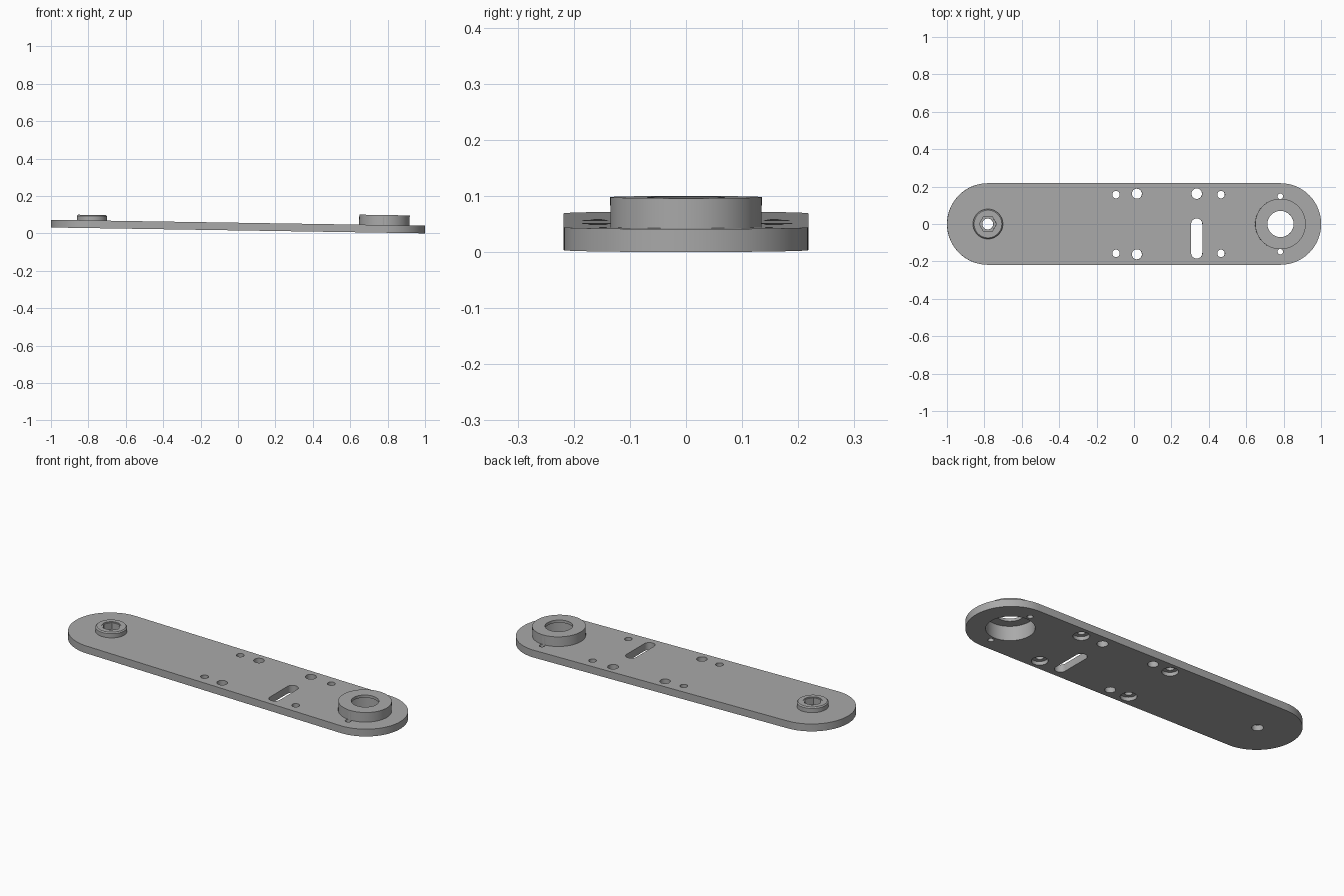
import bpy
import bmesh
from math import pi, sin, cos, radians

if "Cube" in bpy.data.objects:
    bpy.data.objects.remove(bpy.data.objects["Cube"])

grey = bpy.data.materials.new("plain grey")
grey.use_nodes = True
grey.diffuse_color = (0.4, 0.4, 0.4, 1)
grey.node_tree.nodes["Principled BSDF"].inputs["Base Color"].default_value = (0.4, 0.4, 0.4, 1)

TILT = 0.0157      # slight slope of the whole arm
THICK = 0.041      # plate thickness
END_X = 0.782      # centres of the rounded ends
END_R = 0.218


def slab(name, a, b, r, levels, sides=64):
    """Rounded bar between centres a and b; levels are (height, inset) rings."""
    bm = bmesh.new()
    rings = []
    axis = pi / 2 if a[0] == b[0] else 0
    for z, inset in levels:
        ring = []
        for centre, start in ((b, axis - pi / 2), (a, axis + pi / 2)):
            # a round bar shares one centre, so each half skips its last point
            steps = sides // 2 if a == b else sides // 2 + 1
            for i in range(steps):
                t = start + 2 * pi * i / sides
                ring.append(bm.verts.new((centre[0] + (r - inset) * cos(t),
                                          centre[1] + (r - inset) * sin(t), z)))
        rings.append(ring)
    bm.faces.new(rings[0][::-1])
    bm.faces.new(rings[-1])
    n = len(rings[0])
    for low, high in zip(rings, rings[1:]):
        for i in range(n):
            j = (i + 1) % n
            bm.faces.new((low[i], low[j], high[j], high[i]))
    bmesh.ops.recalc_face_normals(bm, faces=bm.faces)
    mesh = bpy.data.meshes.new(name)
    bm.to_mesh(mesh)
    bm.free()
    mesh.materials.append(grey)
    obj = bpy.data.objects.new(name, mesh)
    bpy.context.collection.objects.link(obj)
    return obj


def drum(name, x, y, r, z0, z1, sides=48):
    return slab(name, (x, y), (x, y), r, [(z0, 0), (z1, 0)], sides)


def cut(targets, cutter):
    """Subtract the cutter from every target, then discard it."""
    cutter.hide_render = True
    for obj in targets:
        mod = obj.modifiers.new("cut", 'BOOLEAN')
        mod.operation = 'DIFFERENCE'
        mod.solver = 'EXACT'
        mod.object = cutter
        bpy.context.view_layer.objects.active = obj
        bpy.ops.object.modifier_apply(modifier=mod.name)
    bpy.data.objects.remove(cutter)


# Main parts
BOSS_TOP = THICK + 0.0535
NUB_TOP = THICK + 0.0295
plate = slab("arm_plate", (-END_X, 0), (END_X, 0), END_R, [(0, 0), (THICK, 0)], 96)
boss = drum("bearing_boss", END_X, 0, 0.135, THICK, BOSS_TOP, 96)
nub = slab("hex_socket_boss", (-END_X, 0), (-END_X, 0), 0.08,
           [(THICK, 0), (NUB_TOP - 0.006, 0), (NUB_TOP, 0.006)])

# Bearing pocket from below, with a thin lip around the top opening
cut([plate, boss], drum("pocket_cutter", END_X, 0, 0.12, -0.05, BOSS_TOP - 0.015, 96))
cut([boss], drum("opening_cutter", END_X, 0, 0.07, 0.06, 0.2, 64))

# Hex socket with a shallow rim recess and a through hole
cut([plate, nub], drum("hex_cutter", -END_X, 0, 0.046, 0.03, 0.2, 6))
cut([nub], drum("rim_cutter", -END_X, 0, 0.049, NUB_TOP - 0.003, 0.2))
cut([plate], drum("bolt_cutter", -END_X, 0, 0.029, -0.05, 0.2))

# Mirrored holes
for side in (-1, 1):
    cut([plate, boss], drum("notch_cutter", END_X, side * 0.148, 0.015, -0.05, 0.08, 24))
    cut([plate], drum("dowel_cutter", 0.015, side * 0.162, 0.027, -0.05, 0.2))
    for x in (-0.097, 0.465):
        cut([plate], drum("screw_cutter", x, side * 0.157, 0.02, -0.05, 0.2, 32))
        cut([plate], drum("counterbore_cutter", x, side * 0.157, 0.041, -0.05, 0.02))

# Single hole and adjustment slot
cut([plate], drum("pin_cutter", 0.335, 0.162, 0.028, -0.05, 0.2))
cut([plate], slab("slot_cutter", (0.335, -0.155), (0.335, 0.0), 0.03,
                  [(-0.05, 0), (0.2, 0)], 32))

# Slope the assembly and smooth the round walls
bpy.ops.object.select_all(action='DESELECT')
for obj in (plate, boss, nub):
    obj.rotation_euler = (0, TILT, 0)
    obj.location.z = TILT
    obj.select_set(True)
bpy.context.view_layer.objects.active = plate
bpy.ops.object.shade_smooth_by_angle(angle=radians(30))
